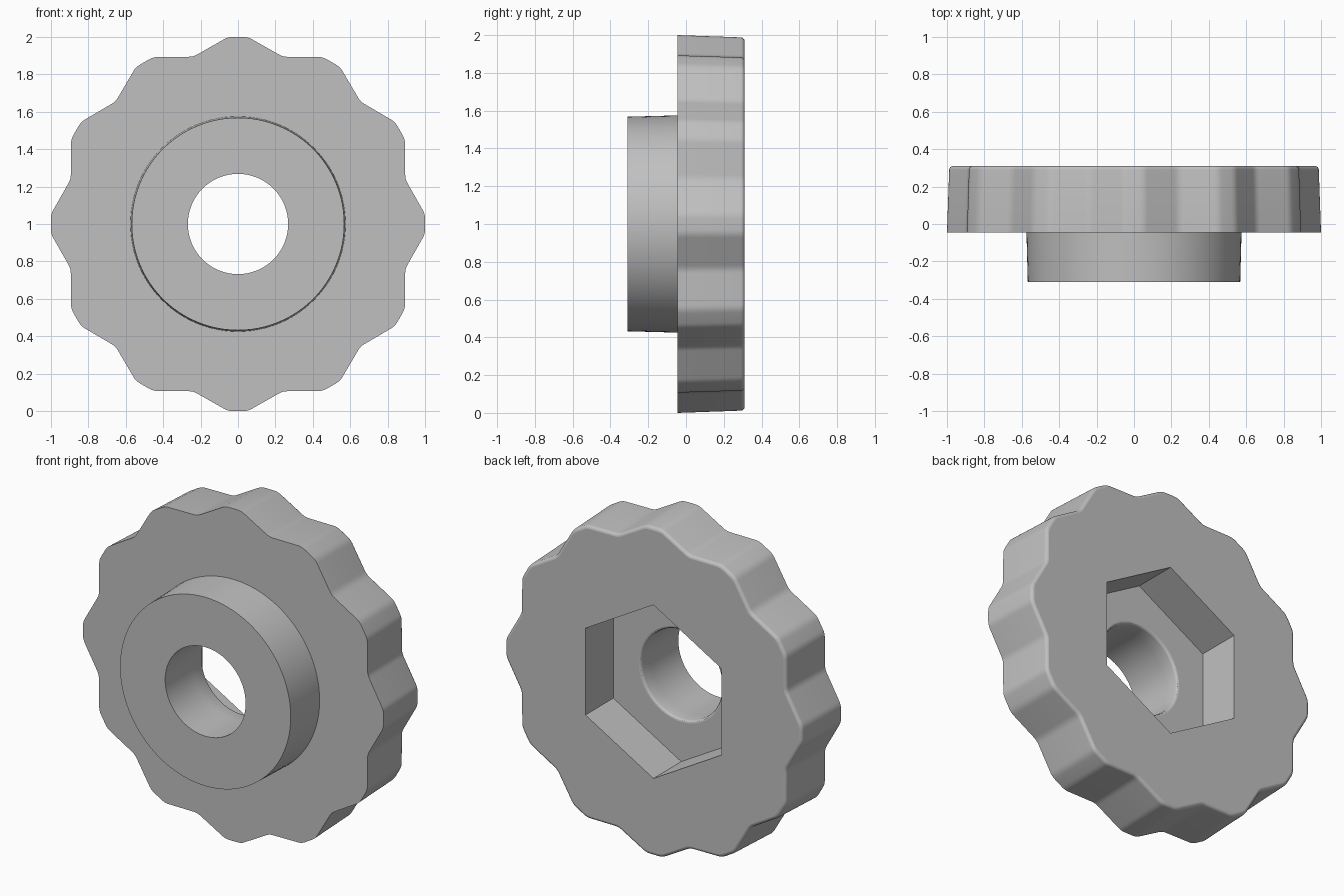
import bpy, bmesh
from math import sin, cos, pi, radians
from mathutils import Vector, Matrix

cube = bpy.data.objects.get("Cube")
if cube:
    bpy.data.objects.remove(cube, do_unlink=True)

grey = bpy.data.materials.new("plain grey")
grey.use_nodes = True
colour = (0.53, 0.53, 0.53, 1)
grey.diffuse_color = colour
grey.node_tree.nodes["Principled BSDF"].inputs["Base Color"].default_value = colour

LOBES = 12
FRONT, STEP, BACK = -0.31, -0.045, 0.31   # depth of hub face, wheel front, wheel back
FLOOR = 0.045                             # bottom of the hexagonal socket
HOLE = 0.268
FILLET = 0.02


def circle(r, n=96):
    return [Vector((r * sin(2 * pi * i / n), r * cos(2 * pi * i / n))) for i in range(n)]


def scalloped_outline(steps=4, cut=0.024):
    """Twelve flat-tipped lobes with every corner softly rounded."""
    corners = []
    for i in range(LOBES):
        turn = Matrix.Rotation(-i * 2 * pi / LOBES, 2)
        for p in ((-0.053, 1.0), (0.053, 1.0), (0.24, 0.894)):
            corners.append(turn @ Vector(p))
    points = []
    for i, c in enumerate(corners):
        before, after = corners[i - 1], corners[(i + 1) % len(corners)]
        a = c + (before - c).normalized() * cut
        b = c + (after - c).normalized() * cut
        for k in range(steps + 1):
            t = k / steps
            points.append(a * (1 - t) ** 2 + c * 2 * t * (1 - t) + b * t * t)
    return points


def build(name, rings):
    """Join successive (outline, scale, depth) rings into one surface."""
    bm = bmesh.new()
    loops = []
    for outline, scale, y in rings:
        vs = [bm.verts.new((p.x * scale, y, 1 + p.y * scale)) for p in outline]
        es = [bm.edges.new((vs[i - 1], vs[i])) for i in range(len(vs))]
        loops.append((vs, es, y))
    for (va, ea, ya), (vb, eb, yb) in zip(loops, loops[1:]):
        if ya == yb:      # flat face with a hole in it
            bmesh.ops.triangle_fill(bm, edges=ea + eb, use_beauty=True, normal=(0, 1, 0))
        else:             # side wall
            for i in range(len(va)):
                bm.faces.new((va[i - 1], va[i], vb[i], vb[i - 1]))
    bmesh.ops.recalc_face_normals(bm, faces=bm.faces[:])
    mesh = bpy.data.meshes.new(name)
    bm.to_mesh(mesh)
    bm.free()
    mesh.materials.append(grey)
    obj = bpy.data.objects.new(name, mesh)
    bpy.context.collection.objects.link(obj)
    bpy.ops.object.select_all(action='DESELECT')
    obj.select_set(True)
    bpy.context.view_layer.objects.active = obj
    bpy.ops.object.shade_smooth_by_angle(angle=radians(30))
    for f in mesh.polygons:
        if abs(f.normal.y) > 0.99:
            f.use_smooth = False
    return obj


outline = scalloped_outline()
hole = circle(HOLE)
hub_edge = circle(0.575)
hexagon = circle(0.522, 6)

# Grip wheel: drafted rim, rounded back edge, hexagonal socket and bore
wheel = [(hub_edge, 1, STEP), (outline, 1, STEP)]
for k in range(5):
    a = k * pi / 8
    wheel.append((outline, 0.988 - FILLET * (1 - cos(a)), BACK - FILLET * (1 - sin(a))))
wheel[-1] = (outline, 0.988 - FILLET, BACK)
wheel += [(hexagon, 1, BACK), (hexagon, 1, FLOOR)]
soft = 0.015
for k in range(4):
    a = k * pi / 6
    wheel.append((circle(HOLE + soft * (1 - sin(a))), 1, FLOOR - soft * (1 - cos(a))))
wheel.append((hole, 1, STEP))
build("grip_wheel", wheel)

# Hub: slightly tapered collar with the bore running through
build("hub", [(hole, 1, STEP), (hole, 1, FRONT),
              (circle(0.568), 1, FRONT), (hub_edge, 1, STEP)])
